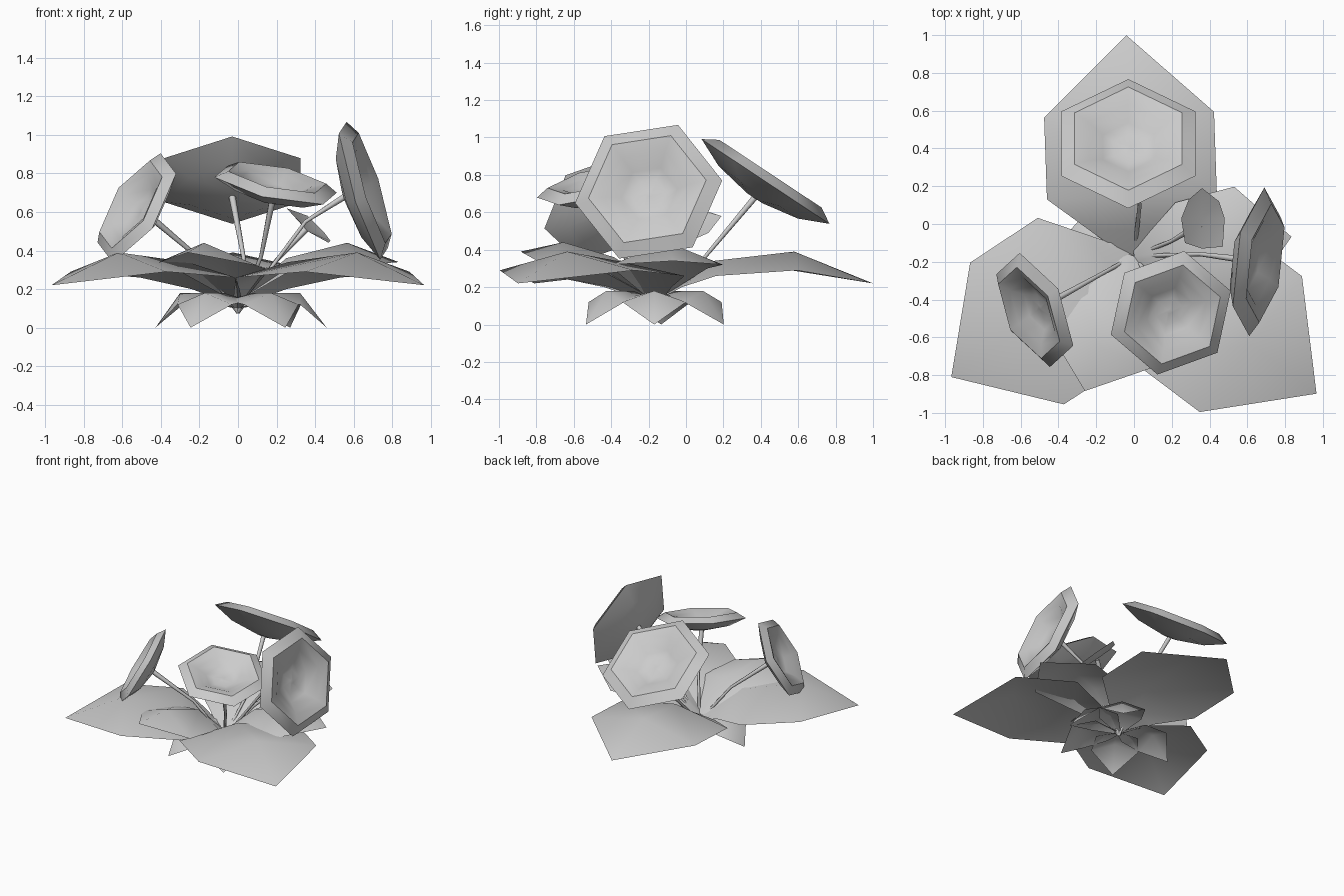
import bpy, math
from mathutils import Vector

if "Cube" in bpy.data.objects:
    bpy.data.objects.remove(bpy.data.objects["Cube"])

ROOT = Vector((0.0, -0.17, 0.08))


def make_mesh(name, verts, faces):
    me = bpy.data.meshes.new(name)
    me.from_pydata(verts, [], faces)
    me.update()
    ob = bpy.data.objects.new(name, me)
    bpy.context.collection.objects.link(ob)
    for p in me.polygons:
        p.use_smooth = True
    return ob


def leaf(name, angle, length, width, sections, tip_z, base=ROOT):
    """Folded leaf: sections are (t, mid z, width factor, edge drop); ends in a point."""
    a = math.radians(angle)
    d = Vector((math.cos(a), math.sin(a), 0))
    s = Vector((-d.y, d.x, 0))
    o = Vector((base.x, base.y, 0))
    verts, faces = [], []
    for t, z, w, drop in sections:
        c = o + d * t * length
        for k in (-1, 0, 1):
            verts.append(c + s * k * w * width + Vector((0, 0, z - abs(k) * drop)))
    verts.append(o + d * length + Vector((0, 0, tip_z)))
    for i in range(len(sections) - 1):
        for k in (0, 1):
            b = i * 3 + k
            faces.append((b, b + 3, b + 4, b + 1))
    b = (len(sections) - 1) * 3
    n = len(verts) - 1
    faces += [(b, n, b + 1), (b + 1, n, b + 2)]
    return make_mesh(name, verts, faces)


def flower(name, centre, normal, up, r):
    """Six-sided trumpet: sloped outer rim, funnel and floor, with a rounded back."""
    n = Vector(normal).normalized()
    u = Vector(up)
    u = (u - n * u.dot(n)).normalized()
    v = n.cross(u)
    c = Vector(centre)
    # closed profile: (radius, height) from the floor centre over the rim to the stem
    profile = [(0.04, -0.10), (0.22, -0.12), (0.38, -0.08), (0.58, 0.05), (0.8, 0.12),
               (1.0, 0.0), (0.62, -0.17), (0.12, -0.26)]
    verts, faces = [], []
    for f, h in profile:
        for k in range(6):
            a = k * math.pi / 3
            verts.append(c + (u * math.cos(a) + v * math.sin(a)) * f * r + n * h * r)
    for i in range(len(profile) - 1):
        for k in range(6):
            j = (k + 1) % 6
            faces.append((i*6 + k, i*6 + 6 + k, i*6 + 6 + j, i*6 + j))
    last = (len(profile) - 1) * 6
    faces.append(tuple(range(6)))
    faces.append(tuple(range(last + 5, last - 1, -1)))
    ob = make_mesh(name, verts, faces)
    bpy.context.view_layer.objects.active = ob
    ob.select_set(True)
    bpy.ops.object.shade_smooth_by_angle(angle=math.radians(40))
    ob.select_set(False)
    return c - n * 0.25 * r


def stem(name, points):
    cu = bpy.data.curves.new(name, 'CURVE')
    cu.dimensions = '3D'
    cu.bevel_depth = 0.012
    cu.bevel_resolution = 1
    sp = cu.splines.new('POLY')
    sp.points.add(len(points) - 1)
    for i, p in enumerate(points):
        sp.points[i].co = (*p, 1)
        sp.points[i].radius = 1.5 if i == len(points) - 1 else 0.9
    bpy.context.collection.objects.link(bpy.data.objects.new(name, cu))


# flowers and their bent stems: centre, facing, corner direction, radius, stem bend
blooms = {
    "back": ((-0.03, 0.425, 0.765), (0, 0.55, 0.83), (0, 1, 0), 0.41, (0.03, 0.10, 0.36)),
    "front": ((0.195, -0.47, 0.74), (0.2, -0.22, 0.95), (0.17, 1, 0), 0.34, (0.12, -0.33, 0.37)),
    "right": ((0.65, -0.2, 0.71), (0.94, -0.14, 0.29), (0, 0.35, 0.93), 0.40, (0.35, -0.16, 0.55)),
    "left": ((-0.525, -0.455, 0.62), (-0.78, -0.38, 0.49), (0.12, 0.11, 0.28), 0.33,
             (-0.2, -0.28, 0.36)),
}
for side, (c, n, u, r, bend) in blooms.items():
    end = flower(side + "_flower", c, n, u, r)
    stem(side + "_stem", [ROOT, bend, end])

# three broad leaves
broad = [(0, 0.12, 0.1, 0.0), (0.12, 0.22, 0.5, 0.02), (0.27, 0.34, 1, 0.08), (0.64, 0.39, 1, 0.10)]
for i, (ang, ln) in enumerate([(92, 1.17), (-37, 1.21), (213.5, 1.16)]):
    leaf(f"broad_leaf_{i}", ang, ln, 0.45, broad, 0.22)

# two middle leaves filling the gaps
middle = [(0, 0.14, 0.1, 0.0), (0.3, 0.36, 0.85, 0.06), (0.68, 0.44, 1, 0.12)]
for i, (ang, ln, z) in enumerate([(7, 0.84, 0.34), (250, 0.76, 0.39)]):
    leaf(f"middle_leaf_{i}", ang, ln, 0.3, middle, z)

# small drooping leaves at the ground
low = [(0, 0.10, 0.12, 0.0), (0.3, 0.18, 0.9, 0.04), (0.7, 0.18, 1, 0.06)]
for i, (ang, ln) in enumerate([(0, 0.46), (54, 0.46), (175, 0.43), (236, 0.44), (304, 0.44)]):
    leaf(f"low_leaf_{i}", ang, ln, 0.17, low, 0.0)

# young cupped leaf beside the right flower
make_mesh("young_leaf", [(0.27, -0.10, 0.60), (0.47, -0.12, 0.44), (0.25, 0.03, 0.62),
                         (0.36, 0.03, 0.51), (0.48, 0.03, 0.45), (0.29, 0.13, 0.60),
                         (0.45, 0.12, 0.49), (0.36, 0.19, 0.58), (0.36, -0.13, 0.50)],
          [(0, 8, 3, 2), (8, 1, 4, 3), (2, 3, 7, 5), (3, 4, 6, 7)])
stem("young_stem", [ROOT, (0.2, -0.09, 0.35), (0.35, 0.0, 0.51)])
